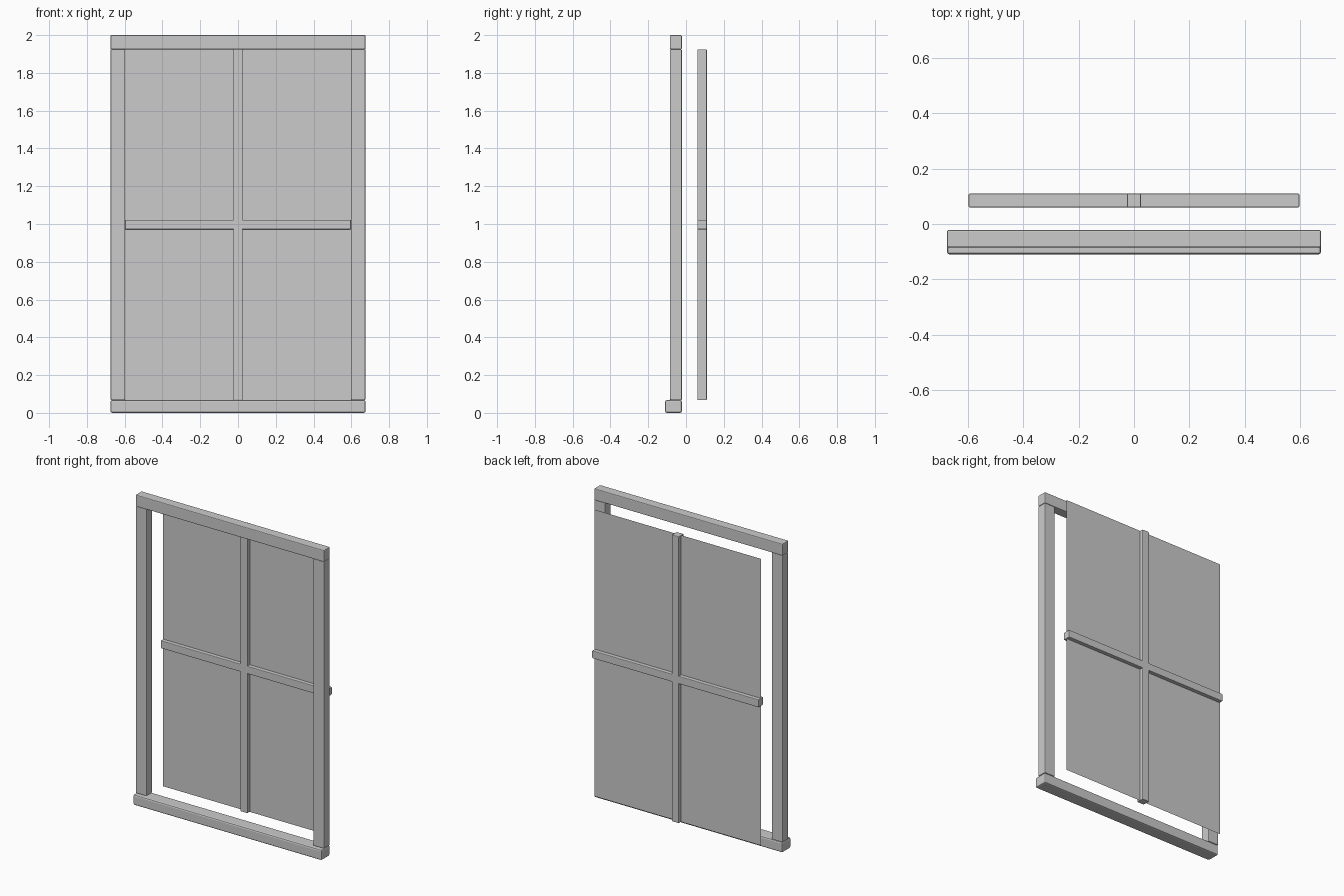
import bpy

if "Cube" in bpy.data.objects:
    bpy.data.objects.remove(bpy.data.objects["Cube"])


def box(name, x, y, z, bevel=0.005):
    """Bevelled box from (min, max) ranges on each axis."""
    bpy.ops.mesh.primitive_cube_add(size=1, location=[sum(r) / 2 for r in (x, y, z)])
    ob = bpy.context.object
    ob.name = name
    ob.scale = [r[1] - r[0] for r in (x, y, z)]
    bpy.ops.object.transform_apply(location=False, rotation=False, scale=True)
    mod = ob.modifiers.new("soft_edges", 'BEVEL')
    mod.width = bevel
    mod.segments = 2
    return ob


W, IN = 0.675, 0.597          # outer and inner half widths
LOW, HIGH = 0.068, 1.925      # opening height
MID = (LOW + HIGH) / 2
FRAME_Y = (-0.085, -0.022)
BAR_Y = (0.06, 0.11)

# Outer frame: deeper sill, head rail and two side posts
box("sill", (-W, W), (-0.11, FRAME_Y[1]), (0, LOW), 0.009)
box("head_rail", (-W, W), FRAME_Y, (HIGH, 2.0))
for side, x in (("left", (-W, -IN)), ("right", (IN, W))):
    box(side + "_post", x, FRAME_Y, (LOW, HIGH))

# Crossed glazing bars
box("vertical_bar", (-0.025, 0.025), BAR_Y, (LOW, HIGH), 0.004)
box("horizontal_bar", (-IN, IN), BAR_Y, (MID - 0.025, MID + 0.025), 0.004)

# Single-sheet glass pane through the middle of the bars
mesh = bpy.data.meshes.new("glass_pane")
y = sum(BAR_Y) / 2
mesh.from_pydata([(-IN, y, LOW), (IN, y, LOW), (IN, y, HIGH), (-IN, y, HIGH)],
                 [], [(0, 1, 2, 3)])
bpy.context.collection.objects.link(bpy.data.objects.new("glass_pane", mesh))
